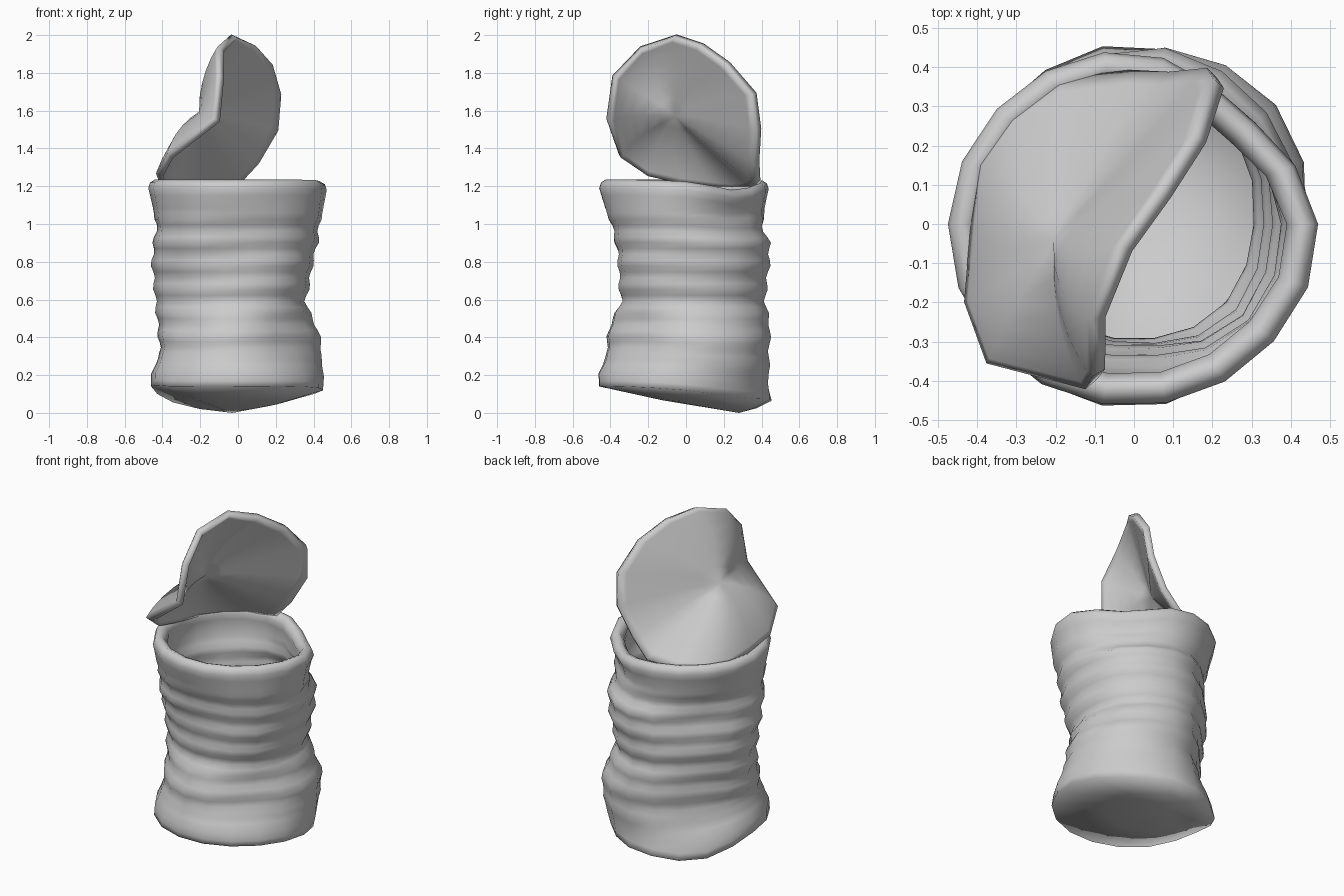
import bpy, bmesh, math
from mathutils import Vector

if "Cube" in bpy.data.objects:
    bpy.data.objects.remove(bpy.data.objects["Cube"])

N = 18


def make(name, bm):
    bmesh.ops.recalc_face_normals(bm, faces=bm.faces)
    me = bpy.data.meshes.new(name)
    bm.to_mesh(me)
    bm.free()
    ob = bpy.data.objects.new(name, me)
    bpy.context.collection.objects.link(ob)
    for p in me.polygons:
        p.use_smooth = True
    return ob


def bridge(bm, a, b):
    n = len(a)
    for i in range(n):
        bm.faces.new((a[i], a[(i + 1) % n], b[(i + 1) % n], b[i]))


def fan(bm, ring, co):
    c = bm.verts.new(co)
    for i in range(len(ring)):
        bm.faces.new((ring[i], ring[(i + 1) % len(ring)], c))


def around(vals, a):
    # smooth periodic interpolation of eight compass values (E, NE, N, ...)
    f = a / math.tau * 8
    i, t = int(f) % 8, f % 1
    p0, p1, p2, p3 = (vals[(i + k) % 8] for k in (-1, 0, 1, 2))
    return 0.5 * (2 * p1 + (p2 - p0) * t + (2 * p0 - 5 * p1 + 4 * p2 - p3) * t * t
                  + (3 * p1 - p0 - 3 * p2 + p3) * t ** 3)


# crumpled wall: radius in cm toward E, NE, N, NW, W, SW, S, SE at each height
WALL = {
    0.13: (45, 42, 46, 45, 46, 47, 46.5, 46),
    0.20: (45.5, 44, 44, 43, 46, 46.5, 47, 45),
    0.28: (44, 46, 44, 37, 42, 43, 43, 40),
    0.36: (45, 48, 44, 36, 42, 42, 43, 38),
    0.48: (41, 44, 45, 37, 43, 39, 41, 36),
    0.58: (36, 40, 43, 38, 44, 37, 35, 36),
    0.70: (38.5, 42, 44, 40, 45, 38, 36, 39),
    0.80: (40, 44, 45, 39, 46, 40, 36, 41),
    0.90: (42.5, 44, 45, 38, 45, 43, 37.5, 42),
    1.00: (43.5, 39, 41.5, 40, 43.5, 44, 40, 44),
    1.11: (45.5, 36, 42, 43, 45.5, 46, 44, 45.5),
    1.19: (47, 40, 44, 45.5, 47.5, 47.5, 46.5, 46.5),
}
KEYS = list(WALL)
TOP_DIP = (-.01, -.055, -.01, 0, 0, 0, 0, 0)
LOW_TILT = (-.01, -.05, -.06, -.08, .01, .01, .01, .01)


def wall_ring(bm, z0, inset=0.0, dz=0.0):
    lo = max(k for k in KEYS if k <= z0 + 1e-6)
    hi = min(k for k in KEYS if k >= z0 - 1e-6)
    t = 0 if hi == lo else (z0 - lo) / (hi - lo)
    ring = []
    for k in range(N):
        a = math.tau * k / N
        r = ((1 - t) * around(WALL[lo], a) + t * around(WALL[hi], a)) / 100 - inset
        # horizontal beads pressed in the wall
        if 0.26 < z0 < 1.08:
            r += .008 * math.cos(math.tau * (z0 - .91) / .125 + .5 * math.sin(a * 2)) - .004
        z = z0 + dz
        z += around(TOP_DIP, a) * max(0, (z0 - 0.9) / 0.29)
        z += around(LOW_TILT, a) * max(0, 1 - (z0 - 0.13) / 0.3)
        ring.append(bm.verts.new((r * math.cos(a), r * math.sin(a), z)))
    return ring


# can body: outer wall, rolled rim, inner wall, bottoms
bm = bmesh.new()
heights = [.13, .16, .20] + [.25 + i * .031 for i in range(28)] + [1.15, 1.19]
rings = [wall_ring(bm, z) for z in heights]
rings += [wall_ring(bm, 1.19, i, d) for i, d in
          ((.01, .03), (.035, .045), (.06, .035), (.08, .0), (.07, -.04))]
rings += [wall_ring(bm, z, .045) for z in reversed(heights[1:-2])]
for a, b in zip(rings, rings[1:]):
    bridge(bm, a, b)
tip = Vector((-.03, .28, .005))
low = [bm.verts.new(tip.lerp(v.co, .55) - Vector((0, 0, .012))) for v in rings[0]]
for v in low:
    v.co.z = max(v.co.z, 0.005)
bridge(bm, rings[0], low)
fan(bm, low, (-.03, .28, 0))
fan(bm, rings[-1], (-.03, .2, .06))
make("can_body", bm)

# bent lid: edge loop, folded across the middle
EDGE = [Vector(p) for p in (
    (-.11, -.41, 1.55), (-.09, -.38, 1.78), (-.09, -.24, 1.93), (-.02, -.06, 1.995),
    (.08, .08, 1.95), (.17, .22, 1.85), (.215, .36, 1.69), (.20, .385, 1.50),
    (.10, .375, 1.33), (.0, .38, 1.22), (-.18, .36, 1.2), (-.30, .28, 1.19),
    (-.38, .16, 1.2), (-.40, -.02, 1.22), (-.415, -.2, 1.26), (-.36, -.35, 1.36))]
mid = sum(EDGE, Vector()) / len(EDGE)
dish = Vector((-.19, -.05, 1.58)) - mid
bm = bmesh.new()
rings = [[bm.verts.new(mid.lerp(p, t) + dish * (1 - t ** 2)) for p in EDGE]
         for t in (1, .93, .8, .6, .4, .2)]
for a, b in zip(rings, rings[1:]):
    bridge(bm, a, b)
fan(bm, rings[-1], mid + dish)
lid = make("lid", bm)
sol = lid.modifiers.new("thickness", 'SOLIDIFY')
sol.thickness, sol.offset = 0.04, 0
